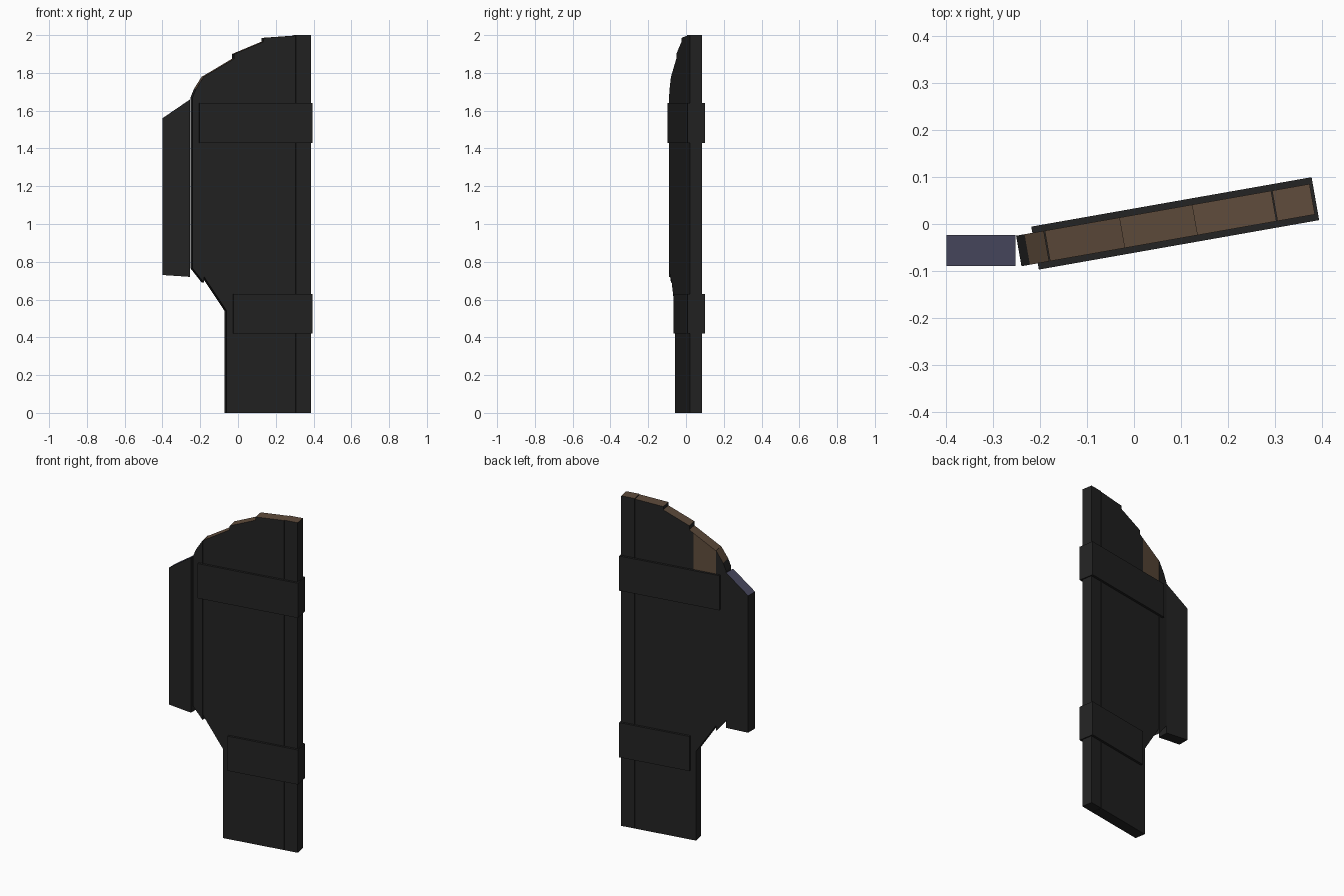
import bpy, bmesh, math
from mathutils import Vector

if "Cube" in bpy.data.objects:
    bpy.data.objects.remove(bpy.data.objects["Cube"])

ANGLE = math.radians(10)
CENTRE = Vector((0.089, 0.0015, 0))
THICK = 0.066


def material(name, rgb):
    m = bpy.data.materials.new(name)
    m.diffuse_color = (*rgb, 1)
    m.use_nodes = True
    m.node_tree.nodes["Principled BSDF"].inputs["Base Color"].default_value = m.diffuse_color
    return m


dark = material("dark_wood", (0.017, 0.017, 0.017))
brown = material("broken_brown", (0.115, 0.072, 0.045))
blue = material("broken_blue_grey", (0.066, 0.066, 0.115))


def prism(name, outline, thick, top_mat, rot, loc, chip=None):
    """Extrude an x/z outline through y; broken top faces get top_mat."""
    bm = bmesh.new()
    front = [bm.verts.new((x, -thick / 2, z)) for x, z in outline]
    face = bm.faces.new(front)
    ext = bmesh.ops.extrude_face_region(bm, geom=[face])
    new = [g for g in ext["geom"] if isinstance(g, bmesh.types.BMVert)]
    bmesh.ops.translate(bm, verts=new, vec=(0, thick, 0))
    if chip:
        for co, no in (((0, 0, chip[1]), (0, 0, 1)), ((chip[0], 0, 0), (1, 0, 0))):
            geom = bm.verts[:] + bm.edges[:] + bm.faces[:]
            bmesh.ops.bisect_plane(bm, geom=geom, plane_co=co, plane_no=no)
    bmesh.ops.recalc_face_normals(bm, faces=bm.faces[:])
    bm.normal_update()
    for f in bm.faces:
        c = f.calc_center_median()
        if f.normal.z > 0.45:
            f.material_index = 1
        if chip and f.normal.y > 0.9 and c.z > chip[1] and c.x < chip[0]:
            f.material_index = 1
    me = bpy.data.meshes.new(name)
    bm.to_mesh(me)
    bm.free()
    me.materials.append(dark)
    me.materials.append(top_mat)
    ob = bpy.data.objects.new(name, me)
    bpy.context.collection.objects.link(ob)
    ob.rotation_euler.z = rot
    ob.location = loc
    return ob


def local(x, thick=THICK):
    """World x of a front edge to the position along the tilted panel."""
    return (x - CENTRE.x - math.sin(ANGLE) * thick / 2) / math.cos(ANGLE)


# Planks of the tilted panel: front outlines in world x and z
G = 0.001
planks = {
    "splinter_plank": [(-0.24, 0.765), (-0.18 - G, 0.69), (-0.18 - G, 1.78),
                       (-0.222, 1.715), (-0.24, 1.67)],
    "broken_plank": [(-0.18 + G, 0.72), (-0.06, 0.54), (-0.06, 0), (-0.02, 0),
                     (-0.02, 1.875), (-0.18 + G, 1.78)],
    "middle_plank": [(-0.02, 0), (0.135, 0), (0.135, 1.965), (-0.02, 1.9)],
    "inner_plank": [(0.135, 0), (0.305 - G, 0), (0.305 - G, 1.997), (0.135, 1.985)],
    "edge_plank": [(0.305 + G, 0), (0.386, 0), (0.386, 2.0), (0.305 + G, 2.0)],
}
for name, pts in planks.items():
    chip = (local(-0.045), 1.62) if name == "broken_plank" else None
    prism(name, [(local(x), z) for x, z in pts], THICK, brown, ANGLE, CENTRE, chip)

# Straps wrapped around the panel
for name, x0, z0, z1 in (("upper_strap", -0.203, 1.43, 1.64),
                         ("lower_strap", -0.025, 0.42, 0.63)):
    a, b = local(x0, 0.093), local(0.395, 0.093)
    prism(name, [(a, z0), (b, z0), (b, z1), (a, z1)], 0.093, dark, ANGLE, CENTRE)

# Loose plank standing square beside the panel
prism("loose_plank", [(-0.4, 0.73), (-0.253, 0.72), (-0.253, 1.66), (-0.4, 1.56)],
      THICK, blue, 0, (0, -0.0565, 0))
